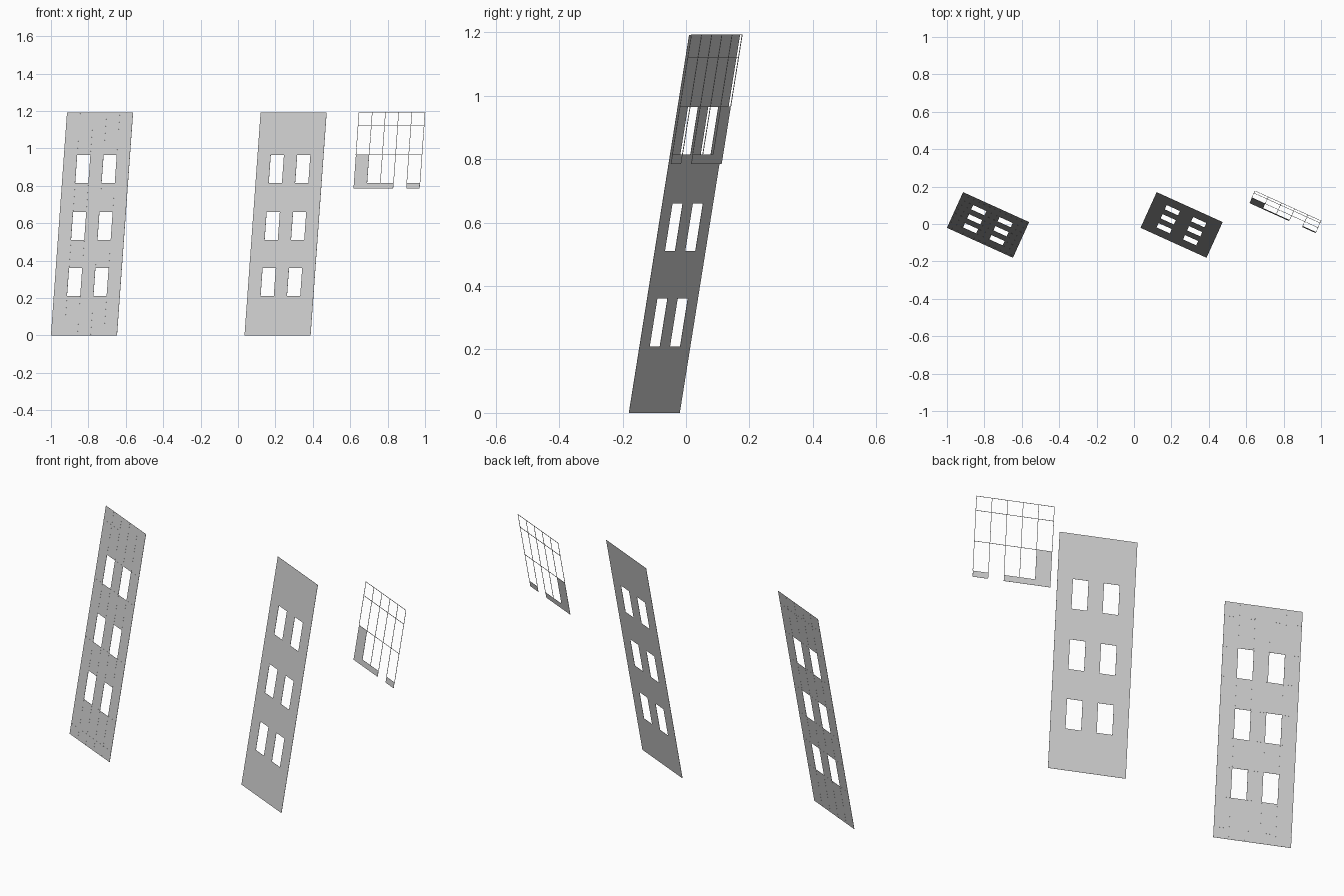
import bpy, bmesh
from mathutils import Vector

if "Cube" in bpy.data.objects:
    bpy.data.objects.remove(bpy.data.objects["Cube"])

# Leaning facade plane: A = lower left corner, U = full width, V = full height
A = Vector((-1.0, -0.02, 0.0))
U = Vector((0.353, -0.16, 0.0))
V = Vector((0.086, 0.19, 1.192))
N = U.cross(V).normalized()
COLS = [0, .2, .4, .6, .8, 1]
ROWS = [0, .055, .21, .36, .51, .66, .815, .965, 1.12, 1.192]
WINDOW_ROWS, WINDOW_COLS = (2, 4, 6), (1, 3)


def pt(u, z, off):
    return A + U * u + V * (z / 1.192) + off


def finish(name, bm):
    bmesh.ops.remove_doubles(bm, verts=bm.verts, dist=1e-5)
    me = bpy.data.meshes.new(name)
    bm.to_mesh(me)
    bm.free()
    ob = bpy.data.objects.new(name, me)
    bpy.context.collection.objects.link(ob)
    return ob


def sheet(name, cells, off):
    """Thin sheet made of (u0, u1, z0, z1) cells."""
    bm = bmesh.new()
    for u0, u1, z0, z1 in cells:
        bm.faces.new([bm.verts.new(pt(u, z, off)) for u, z in
                      ((u0, z0), (u1, z0), (u1, z1), (u0, z1))])
    ob = finish(name, bm)
    mod = ob.modifiers.new("thickness", 'SOLIDIFY')
    mod.thickness = 0.001
    mod.offset = 0
    return ob


def bars(name, lines, off, w):
    """Hairline square bars along (u0, z0, u1, z1) lines."""
    bm = bmesh.new()
    for u0, z0, u1, z1 in lines:
        a, b = pt(u0, z0, off), pt(u1, z1, off)
        side = (b - a).cross(N).normalized() * w / 2
        n = N * w / 2
        ring = [side + n, side - n, -side - n, -side + n]
        va = [bm.verts.new(a + r) for r in ring]
        vb = [bm.verts.new(b + r) for r in ring]
        for i in range(4):
            j = (i + 1) % 4
            bm.faces.new((va[i], va[j], vb[j], vb[i]))
        bm.faces.new(va[::-1])
        bm.faces.new(vb)
        bmesh.ops.recalc_face_normals(bm, faces=bm.faces)
    return finish(name, bm)


solid = [(c, r) for r in range(9) for c in range(5)
         if not (r in WINDOW_ROWS and c in WINDOW_COLS)]
cells = [(COLS[c], COLS[c + 1], ROWS[r], ROWS[r + 1]) for c, r in solid]

# Two windowed facade panels
left, middle = Vector((0, 0, 0)), Vector((1.035, 0, 0))
sheet("seamed_panel", cells, left)
sheet("plain_panel", cells, middle)

# Hairline seams between the cells of the left panel
seams = []
for c, r in solid:
    if c < 4 and (c + 1, r) in solid:
        seams.append((COLS[c + 1], ROWS[r], COLS[c + 1], ROWS[r + 1]))
    if r < 8 and (c, r + 1) in solid:
        seams.append((COLS[c], ROWS[r + 1], COLS[c + 1], ROWS[r + 1]))
bars("panel_seams", seams, left, 0.0016)

# Broken top section: leftover cells and open wire grid
right = Vector((1.561, 0.007, 0))
sheet("broken_cells", [(0, .2, .785, .815), (.2, .4, .785, .815),
                       (.4, .6, .785, .815), (.8, 1, .785, .815),
                       (0, .2, .815, .965)], right)
wires = [(u, .965, u, 1.192) for u in COLS]
wires += [(u, .815, u, .965) for u in (.4, .6, .8, 1)]
wires += [(0, z, 1, z) for z in (.965, 1.12, 1.192)]
bars("open_grid", wires, right, 0.002)
